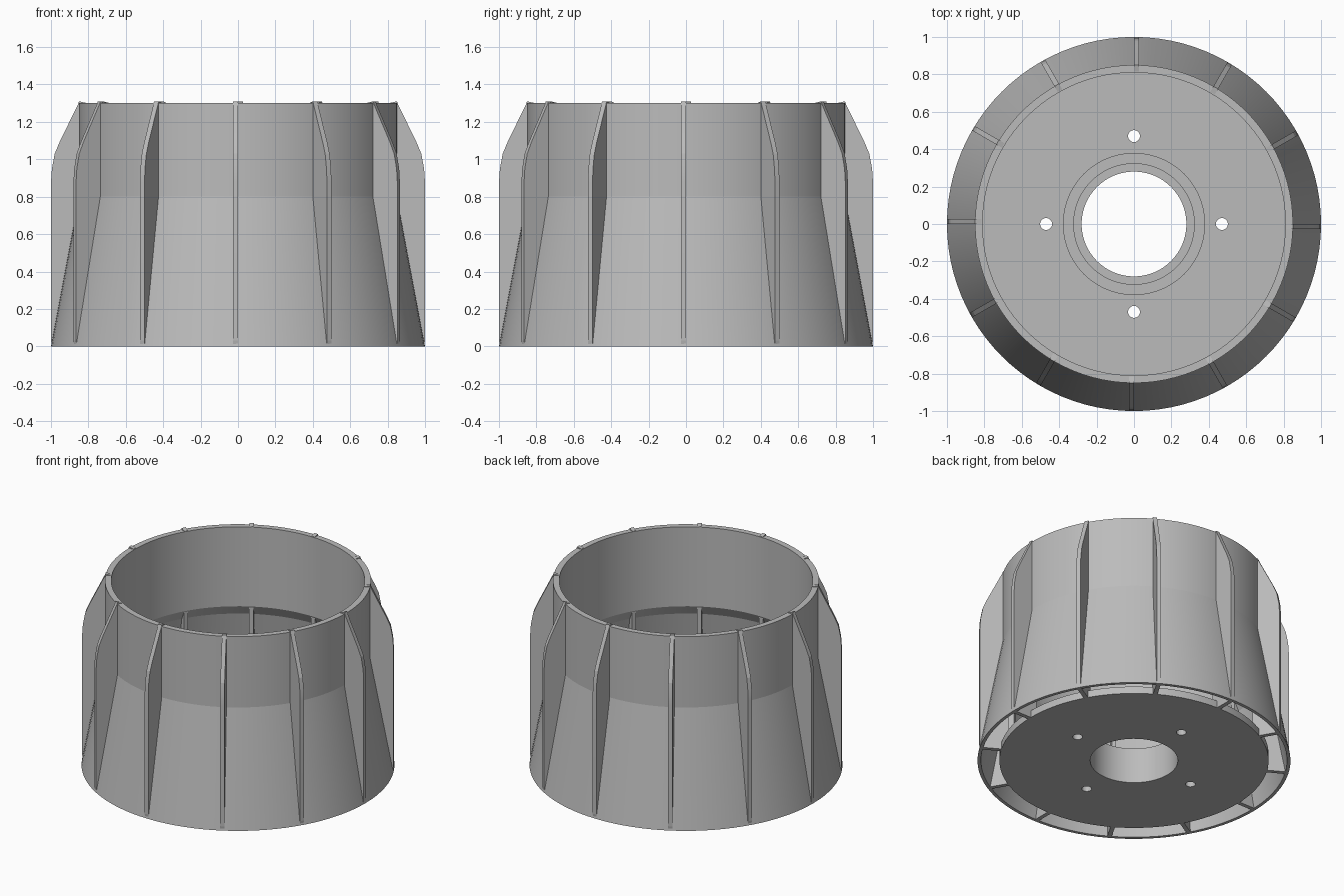
import bpy, bmesh
from math import sin, cos, pi, radians
from mathutils import Matrix

cube = bpy.data.objects.get("Cube")
if cube:
    bpy.data.objects.remove(cube, do_unlink=True)

SEGMENTS = 96
RIBS = 12

grey = bpy.data.materials.new("plain grey")
grey.use_nodes = True
colour = (0.5, 0.5, 0.5, 1)
grey.diffuse_color = colour
grey.node_tree.nodes["Principled BSDF"].inputs["Base Color"].default_value = colour


def finish(name, bm, smooth=True):
    bmesh.ops.recalc_face_normals(bm, faces=bm.faces)
    mesh = bpy.data.meshes.new(name)
    bm.to_mesh(mesh)
    bm.free()
    mesh.materials.append(grey)
    obj = bpy.data.objects.new(name, mesh)
    bpy.context.collection.objects.link(obj)
    if smooth:
        bpy.ops.object.select_all(action="DESELECT")
        obj.select_set(True)
        bpy.context.view_layer.objects.active = obj
        bpy.ops.object.shade_smooth_by_angle(angle=radians(8))
    return obj


def lathe(name, profile):
    """Revolve a closed (radius, height) outline about the z axis."""
    bm = bmesh.new()
    rings = []
    for i in range(SEGMENTS):
        a = 2 * pi * i / SEGMENTS
        rings.append([bm.verts.new((r * cos(a), r * sin(a), z)) for r, z in profile])
    n = len(profile)
    for i, ring in enumerate(rings):
        after = rings[(i + 1) % SEGMENTS]
        for j in range(n):
            k = (j + 1) % n
            bm.faces.new((ring[j], after[j], after[k], ring[k]))
    return finish(name, bm)


# Flared outer wall, straight at the top and thin at the skirt
lathe("outer_wall", [(1, 0), (0.85, 0.8), (0.85, 1.3), (0.81, 1.3),
                     (0.81, 0.74), (0.85, 0.67), (0.978, 0)])

# Base plate with stepped central hub and bore
plate = lathe("base_plate", [(0.28, 0), (0.86, 0), (0.86, 0.05), (0.38, 0.05),
                             (0.38, 0.15), (0.325, 0.15), (0.325, 0.25), (0.28, 0.25)])

# Four bolt holes through the plate
bm = bmesh.new()
for i in range(4):
    a = i * pi / 2
    bmesh.ops.create_cone(bm, cap_ends=True, segments=24, radius1=0.032, radius2=0.032,
                          depth=0.4, matrix=Matrix.Translation((0.47 * cos(a), 0.47 * sin(a), 0)))
cutter = finish("hole_cutter", bm, smooth=False)
cutter.hide_render = True
cut = plate.modifiers.new("bolt_holes", "BOOLEAN")
cut.object = cutter
cut.solver = "EXACT"
bpy.context.view_layer.objects.active = plate
bpy.ops.object.modifier_apply(modifier=cut.name)
bpy.data.objects.remove(cutter, do_unlink=True)

# Radial ribs, each lying on the clockwise side of its radius
rib = [(0.815, 0), (0.995, 0), (0.9995, 0.03), (0.9995, 0.88), (0.995, 0.95),
       (0.98, 1.03), (0.955, 1.09), (0.855, 1.295), (0.85, 1.31), (0.815, 1.302)]
bm = bmesh.new()
for i in range(RIBS):
    face = bm.faces.new([bm.verts.new((r, 0, z)) for r, z in rib])
    new = bmesh.ops.extrude_face_region(bm, geom=[face])["geom"]
    side = [v for v in new if isinstance(v, bmesh.types.BMVert)]
    bmesh.ops.translate(bm, verts=side, vec=(0, -0.028, 0))
    bmesh.ops.rotate(bm, verts=side + list(face.verts), cent=(0, 0, 0),
                     matrix=Matrix.Rotation(2 * pi * i / RIBS, 3, "Z"))
finish("radial_ribs", bm)
